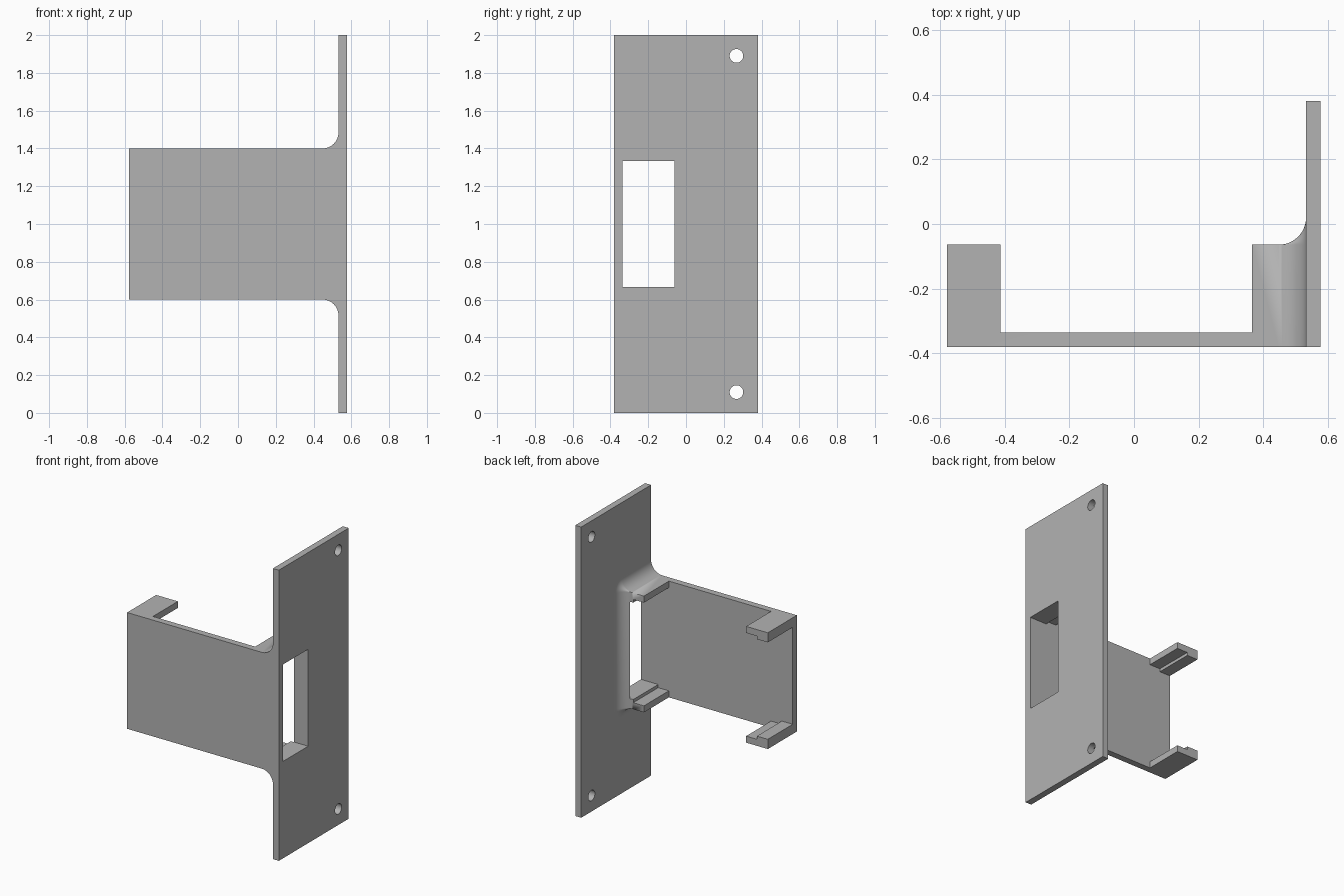
import bpy, bmesh
from math import sin, cos, pi

old = bpy.data.objects.get("Cube")
if old:
    bpy.data.objects.remove(old, do_unlink=True)

grey = bpy.data.materials.new("plain grey")
grey.use_nodes = True
grey.diffuse_color = (0.45, 0.45, 0.45, 1)
grey.node_tree.nodes["Principled BSDF"].inputs["Base Color"].default_value = grey.diffuse_color

# Main dimensions
LEFT, RIGHT, WALL = -0.578, 0.577, 0.045
FRONT, BACK = -0.38, 0.38
PLATE_X = RIGHT - WALL            # inner side of the plate
TIP_Y = -0.064                    # back ends of the clips
LOW, HIGH = 0.6, 1.4              # arm height range
R = 0.085                         # fillet radius
INNER_Y = FRONT + WALL


def finish(name, bm):
    bmesh.ops.recalc_face_normals(bm, faces=bm.faces)
    mesh = bpy.data.meshes.new(name)
    bm.to_mesh(mesh)
    bm.free()
    mesh.materials.append(grey)
    obj = bpy.data.objects.new(name, mesh)
    bpy.context.collection.objects.link(obj)
    return obj


def box(name, xs, ys, zs):
    bm = bmesh.new()
    bmesh.ops.create_cube(bm, size=1)
    for v in bm.verts:
        for i, (a, b) in enumerate((xs, ys, zs)):
            v.co[i] = a if v.co[i] < 0 else b
    return finish(name, bm)


def hole(y, z):
    bpy.ops.mesh.primitive_cylinder_add(vertices=32, radius=0.036, depth=0.4,
                                        location=(PLATE_X, y, z), rotation=(0, pi / 2, 0))
    return bpy.context.object


def select(obj):
    bpy.ops.object.select_all(action="DESELECT")
    obj.select_set(True)
    bpy.context.view_layer.objects.active = obj


def cut(obj, cutters):
    for c in cutters:
        c.hide_render = True
        mod = obj.modifiers.new("cut", "BOOLEAN")
        mod.operation, mod.solver, mod.object = "DIFFERENCE", "EXACT", c
        select(obj)
        bpy.ops.object.modifier_apply(modifier=mod.name)
        bpy.data.objects.remove(c, do_unlink=True)
    select(obj)
    bpy.ops.object.shade_smooth_by_angle(angle=pi / 6)


def window():
    return box("window_cutter", (-1, 1), (INNER_Y, TIP_Y + 0.003), (0.667, 1.334))


# Upright plate with the window and two screw holes
plate = box("mounting_plate", (PLATE_X, RIGHT), (FRONT, BACK), (0, 2))
cut(plate, [window(), hole(0.267, 0.11), hole(0.267, 1.89)])


# Arm block, flaring into the plate with a rolled fillet
def section(bm, x, d, n=10):
    pts = [(FRONT, LOW - d)]
    for z, start in ((LOW, -pi / 2), (HIGH, 0)):
        for i in range(n + 1):
            a = start + pi / 2 * i / n
            pts.append((TIP_Y + d * cos(a), z + d * sin(a)))
    pts.append((FRONT, HIGH + d))
    return [bm.verts.new((x, y, z)) for y, z in pts]


bm = bmesh.new()
STEPS = 12
rings = [section(bm, LEFT, 0)]
for i in range(STEPS + 1):
    a = pi / 2 * i / STEPS
    rings.append(section(bm, PLATE_X - R + R * sin(a), R * (1 - cos(a))))
for r0, r1 in zip(rings, rings[1:]):
    for i in range(len(r0)):
        j = (i + 1) % len(r0)
        bm.faces.new((r0[i], r0[j], r1[j], r1[i]))
bm.faces.new(rings[0])
bm.faces.new(rings[-1])
bmesh.ops.remove_doubles(bm, verts=bm.verts, dist=0.0001)
arm = finish("clip_arm", bm)

# Hollow the arm: gap between the clips, stepped recess, then the window
cut(arm, [
    box("gap_cutter", (-0.413, 0.365), (INNER_Y, 1), (0, 2)),
    box("recess_cutter", (-0.495, 0.446), (INNER_Y, 1), (LOW + WALL, HIGH - WALL)),
    window(),
])
